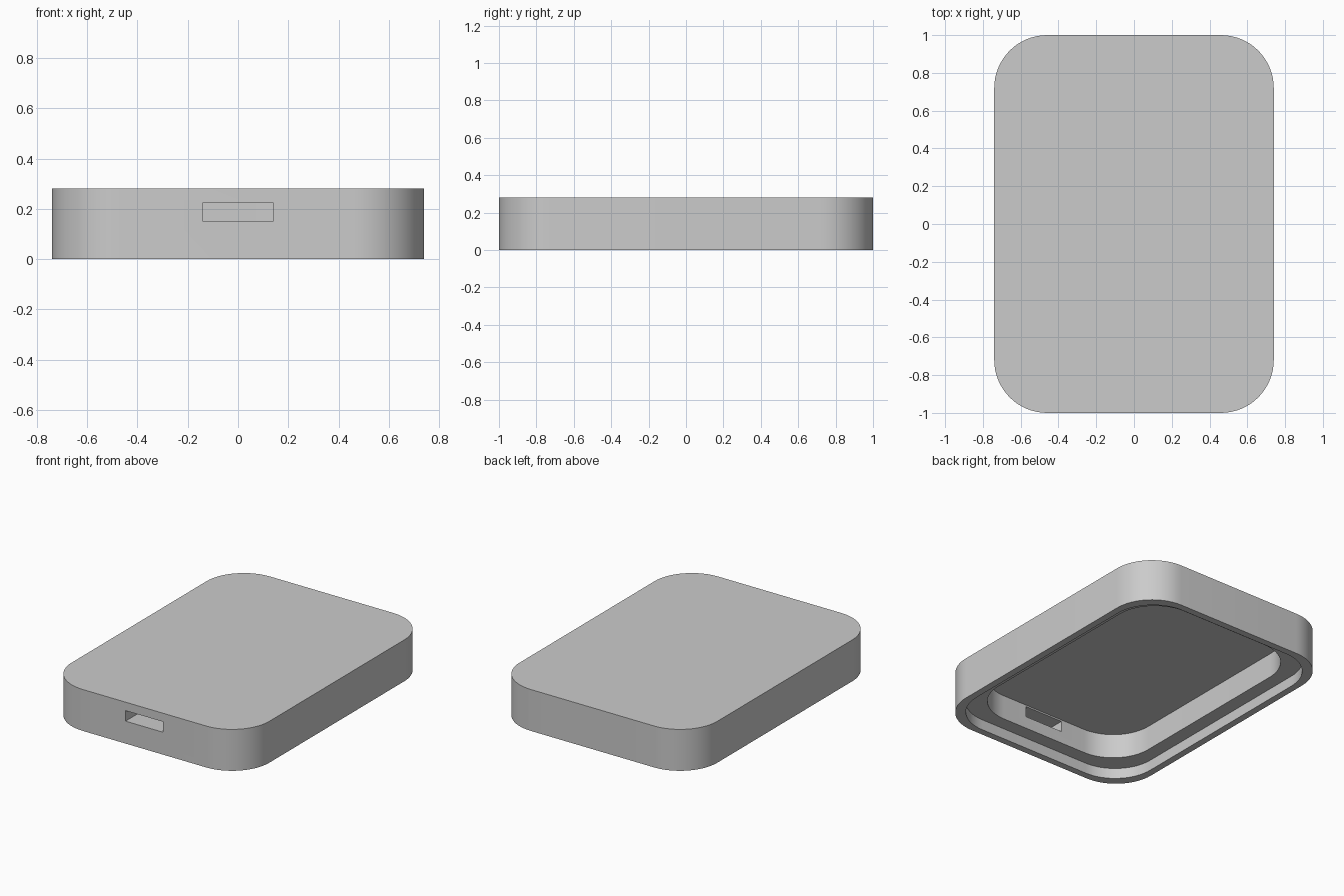
import bpy
import bmesh
import math

# Remove the default object
cube = bpy.data.objects.get("Cube")
if cube:
    bpy.data.objects.remove(cube, do_unlink=True)

WIDTH, LENGTH, HEIGHT, RADIUS = 1.48, 2.0, 0.28, 0.28
STEP_Z, CEILING_Z = 0.07, 0.233
LIP, WALL = 0.046, 0.14
SEGMENTS = 16


def make_material(name, colour):
    mat = bpy.data.materials.new(name)
    mat.use_nodes = True
    mat.diffuse_color = colour
    bsdf = next(n for n in mat.node_tree.nodes if n.type == "BSDF_PRINCIPLED")
    bsdf.inputs["Base Color"].default_value = colour
    return mat


def rounded_ring(bm, inset, z):
    """Ring of vertices around a rounded rectangle, inset from the outside."""
    cx = WIDTH / 2 - inset - RADIUS
    cy = LENGTH / 2 - inset - RADIUS
    ring = []
    for quarter, (sx, sy) in enumerate([(1, 1), (-1, 1), (-1, -1), (1, -1)]):
        for i in range(SEGMENTS + 1):
            a = math.pi / 2 * (quarter + i / SEGMENTS)
            ring.append(bm.verts.new((sx * cx + RADIUS * math.cos(a),
                                      sy * cy + RADIUS * math.sin(a), z)))
    return ring


def link_object(name, bm, mat):
    bmesh.ops.recalc_face_normals(bm, faces=bm.faces)
    mesh = bpy.data.meshes.new(name)
    bm.to_mesh(mesh)
    bm.free()
    mesh.materials.append(mat)
    obj = bpy.data.objects.new(name, mesh)
    bpy.context.collection.objects.link(obj)
    return obj


grey = make_material("plain grey", (0.6, 0.6, 0.6, 1.0))

# Case: outer wall, rim, stepped recess and inner pocket in one closed skin
bm = bmesh.new()
profile = [(0, HEIGHT), (0, 0), (LIP, 0), (LIP, STEP_Z),
           (WALL, STEP_Z), (WALL, CEILING_Z)]
rings = [rounded_ring(bm, inset, z) for inset, z in profile]
for upper, lower in zip(rings, rings[1:]):
    for i in range(len(upper)):
        j = (i + 1) % len(upper)
        bm.faces.new((upper[i], upper[j], lower[j], lower[i]))
bm.faces.new(rings[0])
bm.faces.new(rings[-1])
case = link_object("case_shell", bm, grey)

# Port slot cut through the front wall into the pocket
bm = bmesh.new()
bmesh.ops.create_cube(bm, size=1)
bmesh.ops.scale(bm, verts=bm.verts, vec=(0.282, 0.4, 0.071))
bmesh.ops.translate(bm, verts=bm.verts, vec=(0, -LENGTH / 2, 0.187))
cutter = link_object("port_slot_cutter", bm, grey)
cutter.hide_render = True

slot = case.modifiers.new("port_slot", "BOOLEAN")
slot.operation = "DIFFERENCE"
slot.solver = "EXACT"
slot.object = cutter

bpy.ops.object.select_all(action="DESELECT")
case.select_set(True)
bpy.context.view_layer.objects.active = case
bpy.ops.object.modifier_apply(modifier=slot.name)
bpy.data.objects.remove(cutter, do_unlink=True)

# Smooth the rounded corners and keep the rims sharp
bpy.ops.object.shade_smooth_by_angle(angle=math.radians(30))
